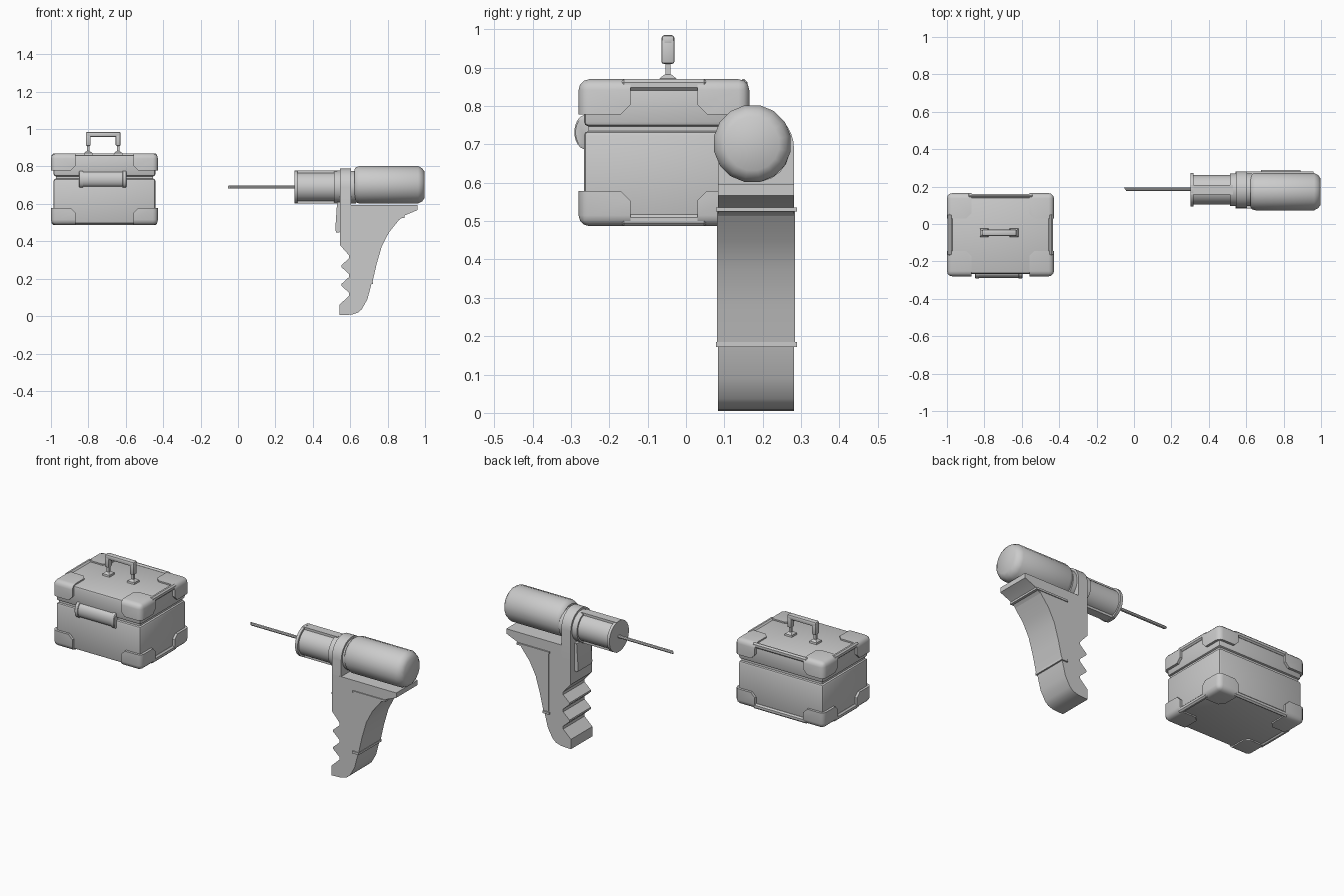
import bpy, bmesh, math
from mathutils import Vector

cube = bpy.data.objects.get("Cube")
if cube:
    bpy.data.objects.remove(cube)

grey = bpy.data.materials.new("plain_grey")
grey.use_nodes = True
grey.diffuse_color = (0.6, 0.6, 0.6, 1)
grey.node_tree.nodes["Principled BSDF"].inputs["Base Color"].default_value = (0.6, 0.6, 0.6, 1)


def finish(name, bm, angle=35):
    bmesh.ops.recalc_face_normals(bm, faces=bm.faces)
    mesh = bpy.data.meshes.new(name)
    bm.to_mesh(mesh)
    bm.free()
    mesh.materials.append(grey)
    mesh.shade_smooth()
    mesh.set_sharp_from_angle(angle=math.radians(angle))
    obj = bpy.data.objects.new(name, mesh)
    bpy.context.collection.objects.link(obj)
    return obj


def box_mesh(lo, hi):
    bm = bmesh.new()
    bmesh.ops.create_cube(bm, size=1)
    for v in bm.verts:
        v.co = [(a + b) / 2 + c * (b - a) for a, b, c in zip(lo, hi, v.co)]
    return bm


def box(name, lo, hi, bevel=0.0, segments=1):
    bm = box_mesh(lo, hi)
    if bevel:
        bmesh.ops.bevel(bm, geom=bm.edges[:], offset=bevel, segments=segments,
                        profile=0.5, affect='EDGES')
    return finish(name, bm)


def loft(name, rings, angle=35):
    bm = bmesh.new()
    rows = [[bm.verts.new(p) for p in ring] for ring in rings]
    n = len(rows[0])
    for a, b in zip(rows, rows[1:]):
        for i in range(n):
            j = (i + 1) % n
            bm.faces.new((a[i], a[j], b[j], b[i]))
    bm.faces.new(rows[0])
    bm.faces.new(rows[-1])
    return finish(name, bm, angle)


def lathe_x(name, profile, y, z, sides=16, squash=1.0):
    turn = [math.tau * (i + 0.5) / sides for i in range(sides)]
    return loft(name, [[(x, y + squash * r * math.cos(a), z + r * math.sin(a)) for a in turn]
                       for x, r in profile])


def slab_y(name, outline, y0, y1):
    return loft(name, [[(x, y, z) for x, z in outline] for y in (y0, y1)])


# ---------------- Toolbox ----------------
X0, X1, Y0, Y1, Z0, Z1 = -1.0, -0.428, -0.28, 0.165, 0.487, 0.87
CX, CY = (X0 + X1) / 2, (Y0 + Y1) / 2
IN = 0.014
box("toolbox_body", (X0 + IN, Y0 + IN, Z0 + 0.007), (X1 - IN, Y1 - IN, 0.735), 0.012, 2)
box("toolbox_lid", (X0 + IN, Y0 + IN, 0.747), (X1 - IN, Y1 - IN, Z1 - 0.008), 0.012, 2)
box("toolbox_seam", (X0 + 0.026, Y0 + 0.026, 0.72), (X1 - 0.026, Y1 - 0.026, 0.76))


def corner_cap(name, sx, sy, sz):
    # Rounded outside corner, clipped inside corner
    outer = Vector((X1 if sx > 0 else X0, Y1 if sy > 0 else Y0, Z1 if sz > 0 else Z0))
    inner = outer - Vector((sx * 0.13, sy * 0.135, sz * 0.092))
    bm = box_mesh([min(p) for p in zip(outer, inner)], [max(p) for p in zip(outer, inner)])

    def edges_at(point):
        v = min(bm.verts, key=lambda w: (w.co - point).length)
        return list(v.link_edges)
    bmesh.ops.bevel(bm, geom=edges_at(inner), offset=0.025, segments=1, profile=0.5, affect='EDGES')
    bmesh.ops.bevel(bm, geom=edges_at(outer), offset=0.028, segments=3, profile=0.5, affect='EDGES')
    finish(name, bm)


for sz, level in ((1, "top"), (-1, "bottom")):
    zs = (Z1 - 0.03, Z1) if sz > 0 else (Z0, Z0 + 0.03)
    for sx, side in ((1, "left"), (-1, "right")):
        for sy, end in ((1, "back"), (-1, "front")):
            corner_cap(f"{level}_{end}_{side}_corner", sx, sy, sz)
        # Edge strips joining the corners
        xs = (X1 - 0.03, X1 - 0.004) if sx > 0 else (X0 + 0.004, X0 + 0.03)
        box(f"{level}_{side}_strip", (xs[0], Y0 + 0.11, zs[0]), (xs[1], Y1 - 0.11, zs[1]), 0.008)
    box(f"{level}_back_strip", (X0 + 0.11, Y1 - 0.025, zs[0]), (X1 - 0.11, Y1 - 0.004, zs[1]), 0.008)

# Front latch roll with raised ends
lathe_x("latch", [(-0.85, 0.04), (-0.847, 0.045), (-0.83, 0.045), (-0.828, 0.04), (-0.618, 0.04),
                  (-0.616, 0.045), (-0.599, 0.045), (-0.596, 0.04)], -0.262, 0.732, 20, 0.65)

# Carrying handle
HX, HY = -0.721, -0.047
box("handle_grip", (HX - 0.093, HY - 0.017, 0.957), (HX + 0.093, HY + 0.017, 0.985), 0.008, 2)
for s, side in ((-1, "right"), (1, "left")):
    x = HX + s * 0.08
    box(f"handle_{side}_arm", (x - 0.013, HY - 0.017, 0.91), (x + 0.013, HY + 0.017, 0.975), 0.006, 2)
    box(f"handle_{side}_post", (x - 0.007, HY - 0.007, 0.86), (x + 0.007, HY + 0.007, 0.915))
    loft(f"handle_{side}_mount", [[(x + a * w, HY + b * w, z) for a, b in
         ((-1, -1), (1, -1), (1, 1), (-1, 1))] for w, z in ((0.024, 0.86), (0.022, 0.872), (0.009, 0.882))])

# ---------------- Power drill ----------------
AY, AZ = 0.183, 0.69
lathe_x("motor_housing", [(0.622, 0.085), (0.632, 0.096), (0.65, 0.102), (0.963, 0.102),
                          (0.985, 0.09), (0.998, 0.071)], 0.173, 0.702)
lathe_x("motor_neck", [(0.59, 0.088), (0.63, 0.088)], AY, AZ, 20)
lathe_x("chuck", [(0.302, 0.09), (0.318, 0.09), (0.318, 0.079), (0.513, 0.079),
                  (0.513, 0.088), (0.55, 0.088)], AY, AZ, 24)
for s, side in ((-1, "lower"), (1, "upper")):
    zs = sorted((AZ + s * 0.07, AZ + s * 0.088))
    box(f"chuck_{side}_rib", (0.302, AY - 0.025, zs[0]), (0.53, AY + 0.025, zs[1]))
loft("drill_bit", [[(x + slant * math.cos(a), AY + 0.003 + 0.009 * math.cos(a), AZ + 0.009 * math.sin(a))
                    for a in [math.tau * i / 8 for i in range(8)]]
                   for x, slant in ((-0.048, -0.007), (0.32, 0))])

# Round-topped collar
G0, G1 = 0.084, 0.281
arch = [(AY + 0.0985 * math.cos(math.pi * i / 16), AZ + 0.1 * math.sin(math.pi * i / 16)) for i in range(17)]
arch += [(G0, 0.5), (G1, 0.5)]
loft("collar", [[(x, y, z) for y, z in arch] for x in (0.545, 0.605)])

# Pistol grip: curved back, finger notches in front
back = [(0.895, 0.54), (0.853, 0.508), (0.805, 0.449), (0.766, 0.374), (0.738, 0.278), (0.716, 0.182)]
toe = [(0.692, 0.09), (0.662, 0.037), (0.64, 0.018), (0.607, 0.008), (0.544, 0.005), (0.544, 0.062)]
notches = []
for i in range(3):
    z = 0.117 + 0.1 * i
    notches += [(0.594, z - 0.008), (0.594, z + 0.008), (0.553, z + 0.045), (0.553, z + 0.055)]
notches[-2:] = [(0.545, 0.38)]
slab_y("grip", [(0.545, 0.595), (0.96, 0.595), (0.96, 0.567)] + back + toe + notches, G0, G1)

# Rear cover around the grip, with raised rims
cover = [(x + 0.003, z) for x, z in back[1:]]
slab_y("grip_cover", [(0.685, 0.525), (0.868, 0.525)] + cover + [(0.685, 0.19)], G0 - 0.003, G1 + 0.003)
box("cover_upper_rim", (0.68, G0 - 0.006, 0.525), (0.89, G1 + 0.008, 0.536))
box("cover_lower_rim", (0.68, G0 - 0.006, 0.172), (0.722, G1 + 0.008, 0.185))

# Trigger under the chuck
slab_y("trigger", [(0.55, 0.61), (0.53, 0.61), (0.52, 0.46), (0.527, 0.445), (0.55, 0.45)], AY - 0.065, AY + 0.065)
